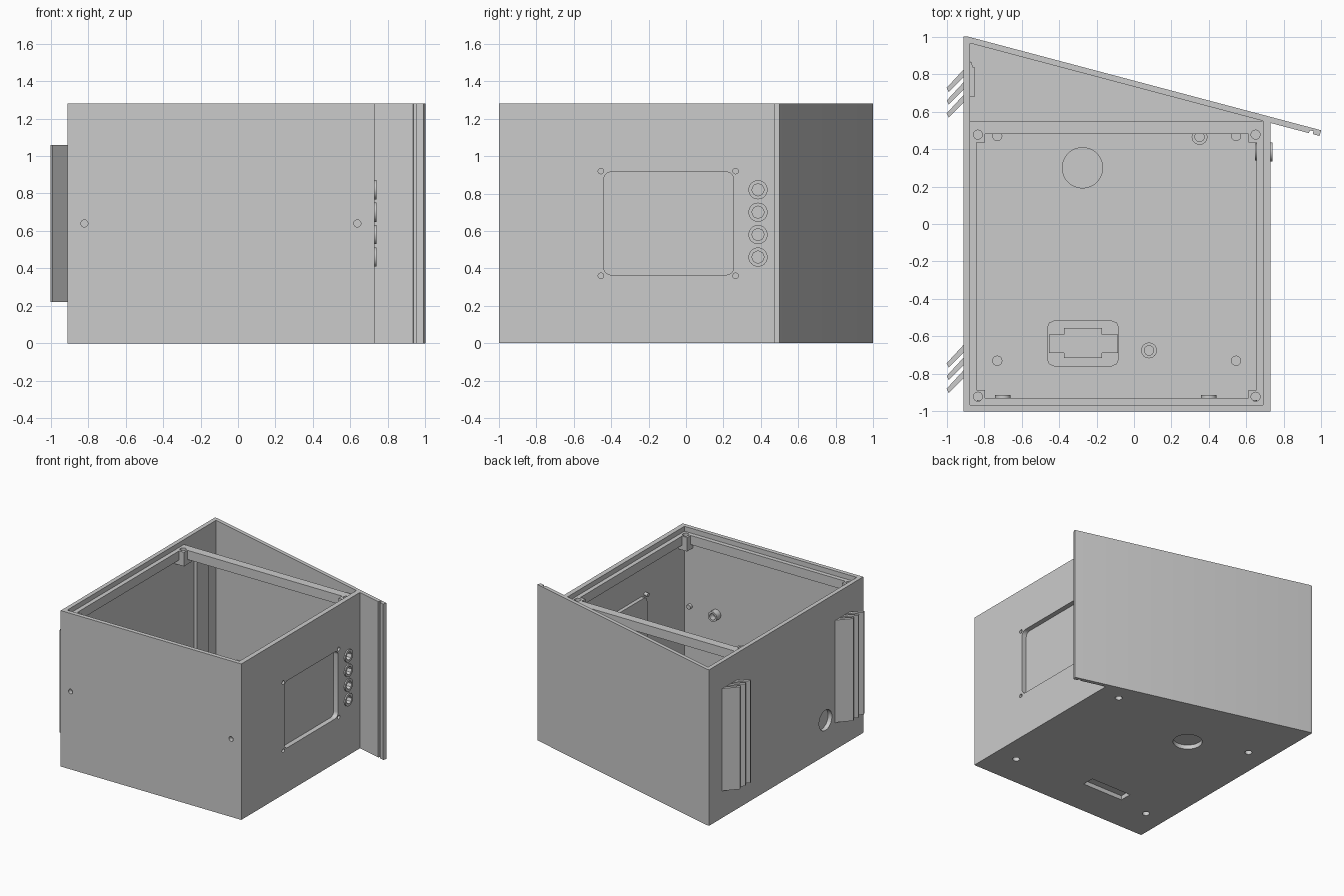
import bpy, bmesh, math
from mathutils import Vector

if "Cube" in bpy.data.objects:
    bpy.data.objects.remove(bpy.data.objects["Cube"])

grey = bpy.data.materials.new("light_grey")
grey.use_nodes = True
GREY = (0.6, 0.6, 0.6, 1)
grey.diffuse_color = GREY
grey.node_tree.nodes["Principled BSDF"].inputs["Base Color"].default_value = GREY

H, T = 1.28, 0.035          # case height, wall thickness


def rect(a0, a1, b0, b1):
    return [(a0, b0), (a1, b0), (a1, b1), (a0, b1)]


def circle(a, b, r, n=32):
    return [(a + r * math.cos(2 * math.pi * i / n), b + r * math.sin(2 * math.pi * i / n)) for i in range(n)]


def round_rect(a0, a1, b0, b1, r, n=6):
    pts = []
    corners = [(a1 - r, b1 - r), (a0 + r, b1 - r), (a0 + r, b0 + r), (a1 - r, b0 + r)]
    for k, (a, b) in enumerate(corners):
        for i in range(n + 1):
            t = math.pi / 2 * (k + i / n)
            pts.append((a + r * math.cos(t), b + r * math.sin(t)))
    return pts


def add_prism(bm, pts, lo, hi, axis="z"):
    """Extrude a flat outline between two positions along an axis."""
    place = {"x": lambda a, b, c: (c, a, b), "y": lambda a, b, c: (a, c, b), "z": lambda a, b, c: (a, b, c)}[axis]
    face = bm.faces.new([bm.verts.new(place(a, b, lo)) for a, b in pts])
    grown = bmesh.ops.extrude_face_region(bm, geom=[face])["geom"]
    move = Vector(place(0, 0, hi - lo))
    bmesh.ops.translate(bm, vec=move, verts=[v for v in grown if isinstance(v, bmesh.types.BMVert)])


def part(name, prisms, cuts=()):
    """Object from prisms, with a list of prisms cut away."""
    def build(label, items):
        bm = bmesh.new()
        for item in items:
            add_prism(bm, *item)
        bmesh.ops.recalc_face_normals(bm, faces=bm.faces)
        mesh = bpy.data.meshes.new(label)
        bm.to_mesh(mesh)
        bm.free()
        mesh.materials.append(grey)
        obj = bpy.data.objects.new(label, mesh)
        bpy.context.collection.objects.link(obj)
        return obj

    obj = build(name, prisms)
    if cuts:
        cutter = build(name + "_cutter", cuts)
        cutter.hide_render = True
        mod = obj.modifiers.new("cut", "BOOLEAN")
        mod.operation, mod.solver, mod.object = "DIFFERENCE", "EXACT", cutter
        bpy.context.view_layer.update()
        deps = bpy.context.evaluated_depsgraph_get()
        obj.data = bpy.data.meshes.new_from_object(obj.evaluated_get(deps))
        obj.modifiers.clear()
        bpy.data.objects.remove(cutter)
    bpy.ops.object.select_all(action="DESELECT")
    obj.select_set(True)
    bpy.context.view_layer.objects.active = obj
    bpy.ops.object.shade_smooth_by_angle(angle=math.radians(25))
    return obj


# Case: footprint with a slanted back wall that overhangs the right side
footprint = [(-0.91, -1), (0.73, -1), (0.73, 0.539), (0.934, 0.485), (0.938, 0.5), (0.958, 0.495),
             (0.954, 0.48), (0.99, 0.47), (1, 0.5), (-0.885, 1), (-0.91, 1)]
cavity = [(-0.875, -0.965), (0.69, -0.965), (0.69, 0.55), (-0.875, 0.965)]
JACK_Y, JACK_Z = 0.385, (0.46, 0.58, 0.70, 0.82)
VENTS = (0.58, -0.89)       # y of the first louvre tip of each vent
PORT_HOLES = (-0.395, -0.15)

cuts = [(cavity, T, H + 0.1)]
# floor holes: cable hole, mounting holes, port slot
cuts.append((circle(-0.275, 0.3, 0.11, 48), -0.1, 0.1))
cuts += [(circle(x, y, 0.027), -0.1, 0.1) for x in (-0.73, 0.545) for y in (-0.73, 0.47)]
cuts.append((rect(-0.455, -0.085, -0.69, -0.59), -0.1, 0.1))
# display window with screw holes, and jack holes, in the right wall
cuts.append((round_rect(-0.44, 0.255, 0.365, 0.915, 0.04), 0.66, 0.8, "x"))
cuts += [(circle(y, z, 0.015, 16), 0.66, 0.8, "x") for y in (-0.455, 0.265) for z in (0.36, 0.92)]
cuts += [(circle(JACK_Y, z, 0.04), 0.66, 0.8, "x") for z in JACK_Z]
# front screw holes, side cable hole, vent openings
cuts += [(circle(x, 0.64, 0.019, 20), -1.1, -0.94, "y") for x in (-0.82, 0.637)]
cuts.append((circle(-0.51, 0.29, 0.083), -1, -0.85, "x"))
cuts += [(rect(y + 0.1, y + 0.255, 0.22, 1.06), -1, -0.85, "x") for y in VENTS]
part("case", [(footprint, 0, H)], cuts)

# Lid ledge with notched corners, and the screw posts beneath it
X0, X1, Y0, Y1, P = -0.84, 0.655, -0.93, 0.48, 0.045
inner = [(X0 + P, Y0), (X1 - P, Y0), (X1 - P, Y0 + P), (X1, Y0 + P), (X1, Y1 - P), (X1 - P, Y1 - P),
         (X1 - P, Y1), (X0 + P, Y1), (X0 + P, Y1 - P), (X0, Y1 - P), (X0, Y0 + P), (X0 + P, Y0 + P)]
screws = [(circle(x, y, 0.024, 24), 1, 1.3) for x in (-0.833, 0.649) for y in (-0.922, 0.477)]
part("lid_ledge", [(rect(-0.88, 0.695, -0.97, 0.55), 1.165, 1.24)], [(inner, 1.1, 1.3)] + screws)
posts = [(rect(*xs, *ys), 1.125, 1.165) for xs in ((-0.88, X0 + P), (X1 - P, 0.695))
         for ys in ((-0.97, Y0 + P), (Y1 - P, 0.53))]
part("lid_posts", posts, screws)

# Slanted louvres in the left wall
louvres = []
for start in VENTS:
    for i in range(3):
        y, d, w = start + i * 0.068, 0.13, 0.011
        blade = [(-1 + w, y - w), (-1 + w + d, y - w + d), (-1 - w + d + 0.011, y + w + d + 0.011),
                 (-1, y + 2 * w - 0.011)]
        louvres.append((blade, 0.22, 1.06))
part("vent_louvres", louvres)

# Jack sockets: flanged sleeves through the right wall
sleeves, bores = [], []
for z in JACK_Z:
    sleeves += [(circle(JACK_Y, z, 0.051), 0.73, 0.74, "x"), (circle(JACK_Y, z, 0.04), 0.69, 0.73, "x"),
                (circle(JACK_Y, z, 0.045), 0.645, 0.69, "x")]
    bores.append((circle(JACK_Y, z, 0.033, 8), 0.6, 0.8, "x"))
for name, k in (("jack_flanges", 0), ("jack_sleeves", 1), ("jack_nuts", 2)):
    part(name, sleeves[k::3], bores)

# Power port: plate over the floor slot with a hollow housing
plate_cuts = [(circle(x, -0.635, 0.027), 0, 0.2) for x in PORT_HOLES]
port = (rect(-0.31, -0.235, -0.63, -0.595), 0, 0.2)
part("port_plate", [(round_rect(-0.465, -0.08, -0.76, -0.515, 0.04, 2), T, 0.06)], plate_cuts + [port])
part("port_housing", [(rect(-0.375, -0.17, -0.715, -0.555), 0.06, 0.1)], [port])

# Ring bosses on the floor and inside the front wall
part("floor_bosses", [(circle(x, y, 0.042), T, 0.09) for x, y in ((0.35, 0.465), (0.08, -0.675))],
     [(circle(x, y, 0.025), 0.04, 0.2) for x, y in ((0.35, 0.465), (0.08, -0.675))])
part("front_bosses", [(circle(x, 0.635, 0.041), -0.965, -0.912, "y") for x in (-0.7, 0.4)],
     [(circle(x, 0.635, 0.025), -0.96, -0.8, "y") for x in (-0.7, 0.4)])
